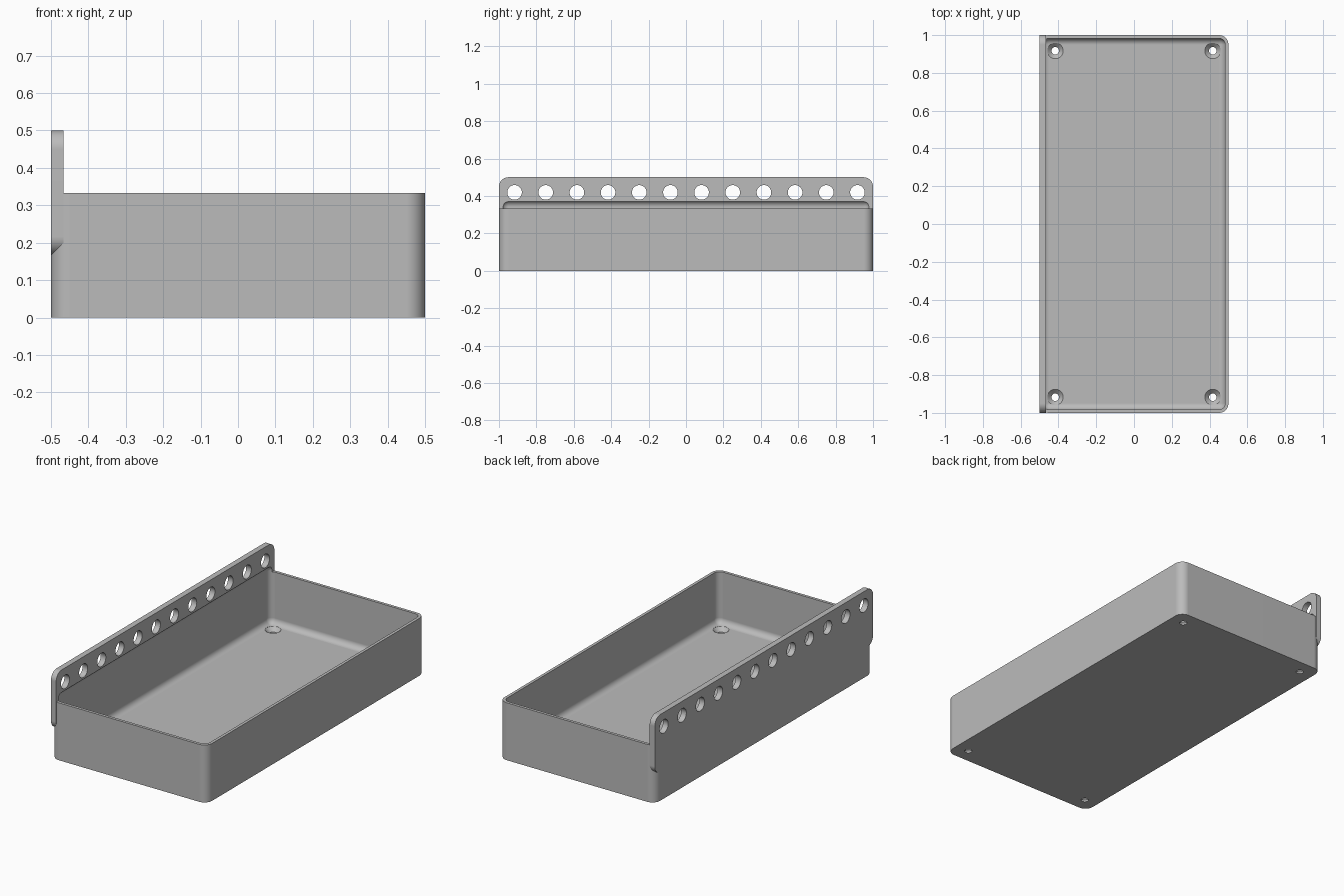
import bpy, bmesh, math
from mathutils import Vector, Matrix

cube = bpy.data.objects.get("Cube")
if cube:
    bpy.data.objects.remove(cube, do_unlink=True)

grey = bpy.data.materials.new("mid grey")
grey.use_nodes = True
grey.diffuse_color = (0.5, 0.5, 0.5, 1)
grey.node_tree.nodes["Principled BSDF"].inputs["Base Color"].default_value = (0.5, 0.5, 0.5, 1)

HEIGHT, RAIL_TOP, FLOOR = 0.333, 0.5, 0.033
WALL, RAIL, RADIUS = 0.017, 0.033, 0.05


def make_object(name, bm):
    bmesh.ops.recalc_face_normals(bm, faces=bm.faces[:])
    mesh = bpy.data.meshes.new(name)
    bm.to_mesh(mesh)
    bm.free()
    mesh.materials.append(grey)
    obj = bpy.data.objects.new(name, mesh)
    bpy.context.collection.objects.link(obj)
    return obj


def rounded_box(name, low, high, radius, axis=None):
    """Box with its edges along one axis rounded, or all edges if no axis."""
    low, high = Vector(low), Vector(high)
    bm = bmesh.new()
    bmesh.ops.create_cube(bm, size=1)
    for v in bm.verts:
        v.co = (low + high) / 2 + Matrix.Diagonal(high - low) @ v.co
    edges = [e for e in bm.edges if axis is None
             or abs((e.verts[0].co - e.verts[1].co).normalized()[axis]) > 0.9]
    bmesh.ops.bevel(bm, geom=edges, offset=radius, segments=10, profile=0.5,
                    affect='EDGES', clamp_overlap=True)
    return make_object(name, bm)


def add_lathe(bm, profile, matrix, sides=40):
    """Closed turned solid from (radius, height) points."""
    rings = []
    for r, h in profile:
        rings.append([bm.verts.new(matrix @ Vector((r * math.cos(a), r * math.sin(a), h)))
                      for a in (math.tau * i / sides for i in range(sides))])
    for a, b in zip(rings, rings[1:]):
        for i in range(sides):
            j = (i + 1) % sides
            bm.faces.new((a[i], a[j], b[j], b[i]))
    bm.faces.new(rings[0][::-1])
    bm.faces.new(rings[-1])


def boolean(target, tool, operation):
    mod = target.modifiers.new(operation.lower(), 'BOOLEAN')
    mod.operation, mod.object, mod.solver = operation, tool, 'EXACT'
    bpy.context.view_layer.objects.active = target
    bpy.ops.object.modifier_apply(modifier=mod.name)
    bpy.data.objects.remove(tool, do_unlink=True)


# Tray body and the upright mounting rail on its right side
tray = rounded_box("tray_with_rail", (-0.5, -1, 0), (0.5, 1, HEIGHT), RADIUS, axis=2)
rail = rounded_box("rail", (-0.5, -1, HEIGHT / 2), (RAIL - 0.5, 1, RAIL_TOP), RADIUS, axis=0)
boolean(tray, rail, 'UNION')

# Filleted cavity, which also undercuts the rail a little above the rim
cavity = rounded_box("cavity", (WALL - 0.5, WALL - 1, FLOOR),
                     (0.5 - WALL, 1 - WALL, 0.375), 0.034)
boolean(tray, cavity, 'DIFFERENCE')

# Row of rail holes and four countersunk floor holes
bm = bmesh.new()
for i in range(12):
    spot = Matrix.Translation((-0.5, (i - 5.5) / 6, 0.419))
    add_lathe(bm, [(0.039, -0.1), (0.039, 0.1)], spot @ Matrix.Rotation(math.pi / 2, 4, 'Y'))
for sx in (-1, 1):
    for sy in (-1, 1):
        add_lathe(bm, [(0.02, -0.05), (0.02, 0.011), (0.042, FLOOR), (0.042, 0.06)],
                  Matrix.Translation((sx * 0.417, sy * 0.917, 0)))
boolean(tray, make_object("holes", bm), 'DIFFERENCE')

# Smooth fillets while keeping flat faces flat
bpy.ops.object.select_all(action='DESELECT')
tray.select_set(True)
bpy.context.view_layer.objects.active = tray
bpy.ops.object.shade_smooth_by_angle(angle=math.radians(30))
weighted = tray.modifiers.new("weighted normals", 'WEIGHTED_NORMAL')
weighted.keep_sharp = True
